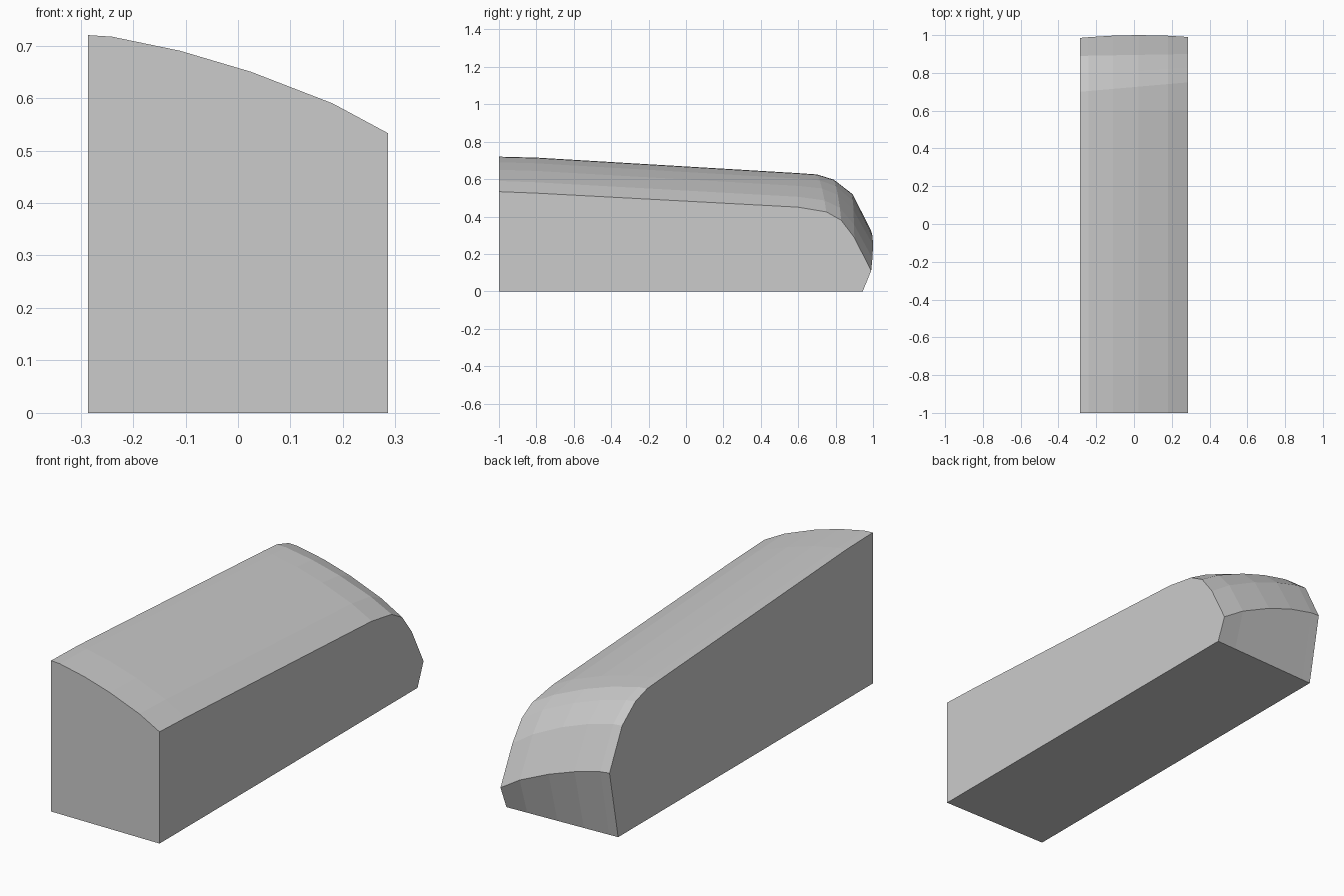
import bpy, bmesh

if "Cube" in bpy.data.objects:
    bpy.data.objects.remove(bpy.data.objects["Cube"])

# Side outlines (y, z) at the left and right walls, from bottom front over the top to bottom back
LEFT = [(-1, 0), (-1, .72), (-.8, .715), (.6, .632), (.7, .625), (.79, .597),
        (.89, .52), (.985, .33), (.92, 0)]
RIGHT = [(-1, 0), (-1, .533), (-.8, .525), (.6, .45), (.75, .425), (.83, .38),
         (.90, .287), (.99, .11), (.945, 0)]
# Stations across the width: x and height of the curved top at the front
STATIONS = [(-.286, .72), (-.24, .717), (-.11, .69), (.025, .65), (.18, .59), (.286, .533)]
NOSE = 7


def section(bm, x, top):
    t = (.72 - top) / (.72 - .533)
    w = (x + .286) / .572
    ring = []
    for i, (a, b) in enumerate(zip(LEFT, RIGHT)):
        y = a[0] + (b[0] - a[0]) * w
        z = a[1] + (b[1] - a[1]) * t
        if i == NOSE:  # the nose bulges slightly between the walls
            y += .0125 * (1 - (x / .286) ** 2)
        ring.append(bm.verts.new((x, y, z)))
    return ring


# Body lofted from wall to wall
bm = bmesh.new()
rings = [section(bm, x, top) for x, top in STATIONS]
n = len(LEFT)
for a, b in zip(rings, rings[1:]):
    for i in range(n):
        j = (i + 1) % n
        bm.faces.new((a[i], a[j], b[j], b[i]))
bm.faces.new(rings[0])
bm.faces.new(rings[-1][::-1])
bmesh.ops.recalc_face_normals(bm, faces=bm.faces)

mesh = bpy.data.meshes.new("rounded_block")
bm.to_mesh(mesh)
bm.free()
body = bpy.data.objects.new("rounded_block", mesh)
bpy.context.collection.objects.link(body)

# Plain grey
grey = bpy.data.materials.new("light grey")
grey.diffuse_color = (.6, .6, .6, 1)
grey.use_nodes = True
grey.node_tree.nodes["Principled BSDF"].inputs["Base Color"].default_value = grey.diffuse_color
mesh.materials.append(grey)
